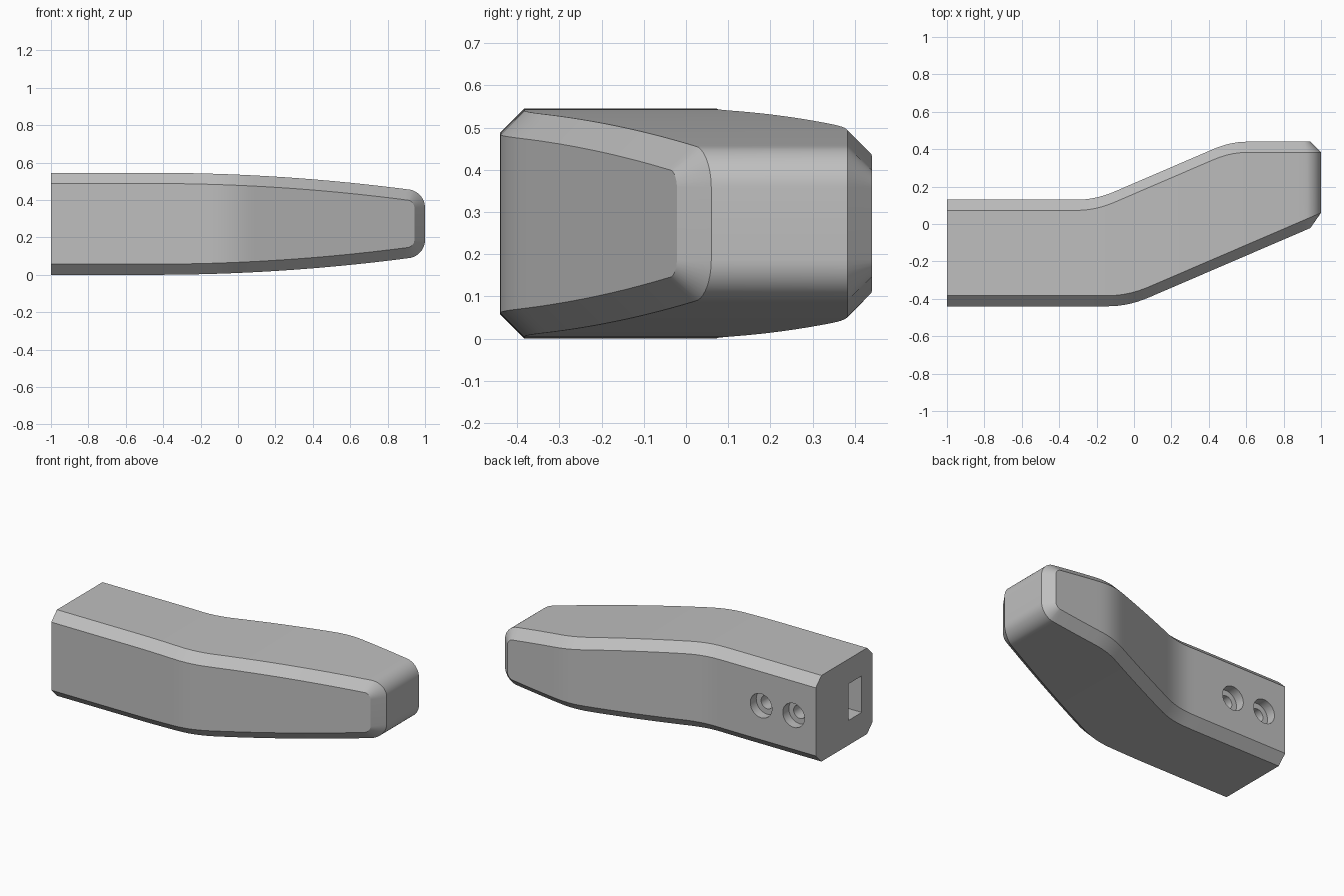
import bpy, bmesh, math
from mathutils import Matrix, Vector

old = bpy.data.objects.get("Cube")
if old:
    bpy.data.objects.remove(old, do_unlink=True)

MID, CHAMFER, RADIUS = 0.2725, 0.057, 0.1
SLOPE = 0.43

grey = bpy.data.materials.new("plain grey")
grey.use_nodes = True
colour = (0.52, 0.52, 0.52, 1)
grey.diffuse_color = colour
grey.node_tree.nodes["Principled BSDF"].inputs["Base Color"].default_value = colour


def ramp(x, start, blend):
    """Zero before start, then rising in a straight line, with a rounded knee."""
    t = x - start
    if abs(t) >= blend:
        return max(t, 0) * SLOPE
    return SLOPE * (t + blend) ** 2 / (4 * blend)


def front_y(x):
    return -0.44 + ramp(x, -0.03, 0.11)


def back_y(x):
    return 0.13 + ramp(x, -0.205, 0.1) - ramp(x, 0.516, 0.09)


def half_height(x):
    return MID - 0.048 * max(x + 0.45, 0) ** 2


def add_object(name, bm):
    bmesh.ops.recalc_face_normals(bm, faces=bm.faces)
    mesh = bpy.data.meshes.new(name)
    bm.to_mesh(mesh)
    bm.free()
    obj = bpy.data.objects.new(name, mesh)
    bpy.context.collection.objects.link(obj)
    mesh.materials.append(grey)
    return obj


# Side profile: gentle taper, then a rounded end; each point has its normal
profile = []
STEPS, ARC = 56, 10
corner_x = 1 - RADIUS
for i in range(STEPS + 1):
    x = -1 + (corner_x + 1) * i / STEPS
    tilt = 0.096 * max(x + 0.45, 0)
    profile.append((x, half_height(x), Vector((tilt, 1)).normalized()))
start = math.atan2(profile[-1][2].y, profile[-1][2].x)
centre = Vector((corner_x, half_height(corner_x) - RADIUS))
for i in range(1, ARC + 1):
    a = start * (1 - i / ARC)
    n = Vector((math.cos(a), math.sin(a)))
    p = centre + RADIUS * n
    profile.append((min(p.x, 1), p.y, n))

# Body: eight-sided rings lofted along the profile
bm = bmesh.new()
rings = []
for x, h, n in profile:
    ix, ih = x - CHAMFER * n.x, h - CHAMFER * n.y
    f, b = front_y(x) + CHAMFER, back_y(x) - CHAMFER
    top = [(ix, front_y(ix), ih), (x, f, h), (x, b, h), (ix, back_y(ix), ih)]
    loop = top + [(px, py, -pz) for px, py, pz in reversed(top)]
    rings.append([bm.verts.new((px, py, pz + MID)) for px, py, pz in loop])
for r, s in zip(rings, rings[1:]):
    for k in range(8):
        j = (k + 1) % 8
        bm.faces.new((r[k], r[j], s[j], s[k]))
bm.faces.new(rings[0])
for k in range(3):
    e = rings[-1]
    bm.faces.new((e[k], e[k + 1], e[6 - k], e[7 - k]))
body = add_object("handle_body", bm)


# Cutters: end slot and two stepped screw holes in the back
def box_cutter(name, low, high):
    bm = bmesh.new()
    low, high = Vector(low), Vector(high)
    bmesh.ops.create_cube(bm, size=1, matrix=Matrix.Translation((low + high) / 2)
                          @ Matrix.Diagonal((*(high - low), 1)))
    return add_object(name, bm)


def hole_cutter(name, x, radius, y0, y1):
    bm = bmesh.new()
    place = Matrix.Translation((x, (y0 + y1) / 2, MID)) @ Matrix.Rotation(math.pi / 2, 4, "X")
    bmesh.ops.create_cone(bm, cap_ends=True, segments=32, radius1=radius,
                          radius2=radius, depth=y1 - y0, matrix=place)
    return add_object(name, bm)


cutters = [box_cutter("slot_cutter", (-1.1, -0.33, 0.157), (-0.45, -0.197, 0.388))]
for x in (-0.845, -0.617):
    cutters.append(hole_cutter("screw_hole_cutter", x, 0.042, -0.25, 0.1))
    cutters.append(hole_cutter("screw_recess_cutter", x, 0.076, 0.07, 0.2))

bpy.ops.object.select_all(action="DESELECT")
bpy.context.view_layer.objects.active = body
body.select_set(True)
for cutter in cutters:
    cutter.hide_render = True
    mod = body.modifiers.new("cut", "BOOLEAN")
    mod.operation, mod.solver, mod.object = "DIFFERENCE", "EXACT", cutter
    bpy.ops.object.modifier_apply(modifier=mod.name)
    bpy.data.objects.remove(cutter, do_unlink=True)

bpy.ops.object.shade_smooth_by_angle(angle=math.radians(25))
